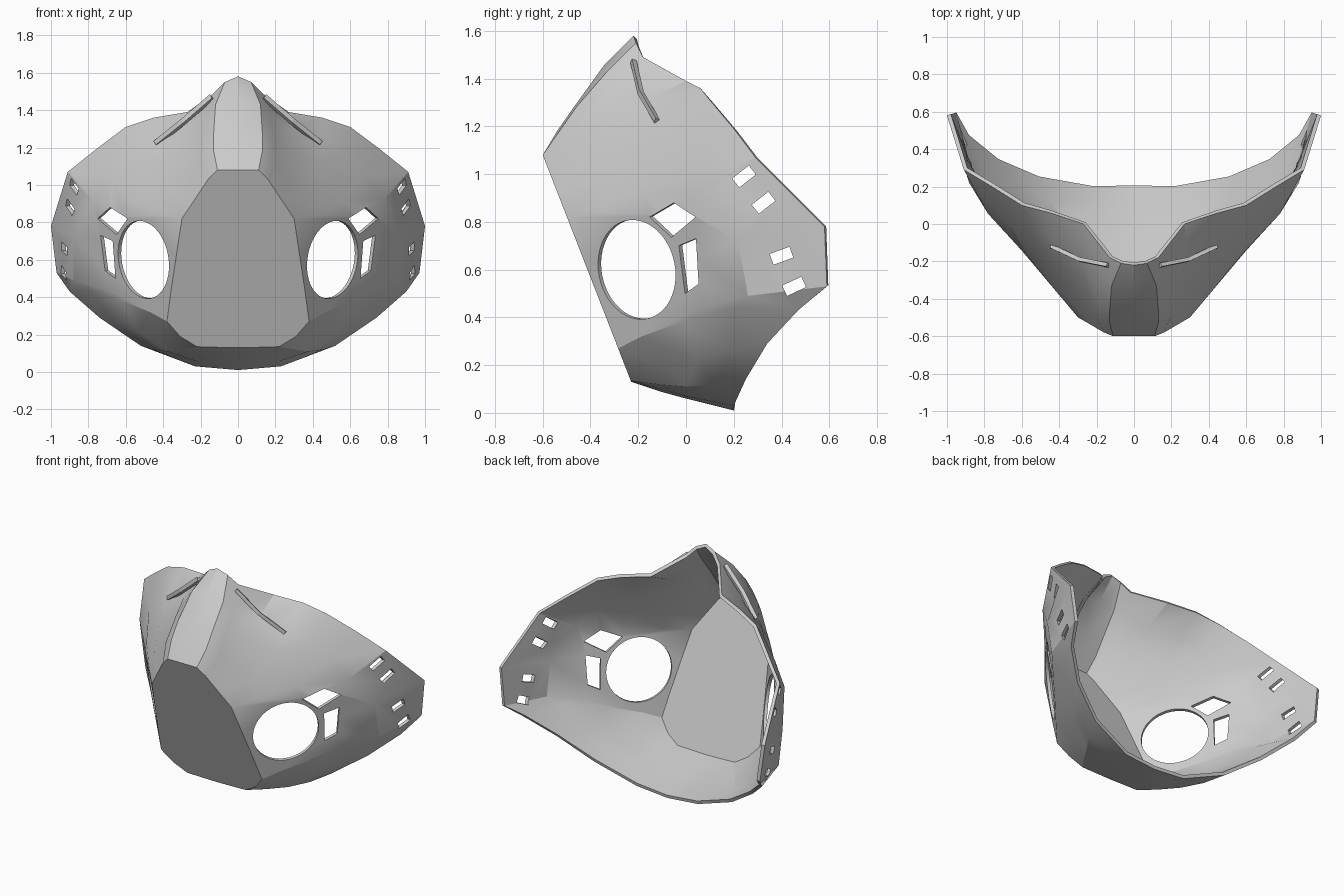
import bpy
import bmesh
import math
from mathutils import Vector, Matrix

if "Cube" in bpy.data.objects:
    bpy.data.objects.remove(bpy.data.objects["Cube"])

grey = bpy.data.materials.new("matte_grey")
grey.use_nodes = True
grey.diffuse_color = (0.6, 0.6, 0.6, 1)
grey.node_tree.nodes["Principled BSDF"].inputs["Base Color"].default_value = (0.6, 0.6, 0.6, 1)


def plate(x, z):
    """Point on the sloping flat front plate."""
    return Vector((x, -0.6 + (1.08 - z) * 0.39, z))


def panel(x, z):
    """Point on the flat side panel."""
    return Vector((x, 1.2 * x - 0.86 + 0.218 * (0.82 - z), z))


def free(x, y, z):
    return Vector((x, y, z))


def make_object(name, bm):
    bmesh.ops.recalc_face_normals(bm, faces=bm.faces)
    mesh = bpy.data.meshes.new(name)
    bm.to_mesh(mesh)
    bm.free()
    mesh.materials.append(grey)
    obj = bpy.data.objects.new(name, mesh)
    bpy.context.collection.objects.link(obj)
    return obj


def prism(bm, corners, direction, depth):
    """Closed prism reaching depth to both sides of an outline."""
    offset = direction.normalized() * depth
    near = [bm.verts.new(c + offset) for c in corners]
    far = [bm.verts.new(c - offset) for c in corners]
    bm.faces.new(near)
    bm.faces.new(far[::-1])
    n = len(corners)
    for i in range(n):
        j = (i + 1) % n
        bm.faces.new((near[j], near[i], far[i], far[j]))


def mirror_copy(bm):
    """Add the other half across x = 0."""
    copy = bmesh.ops.duplicate(bm, geom=bm.verts[:] + bm.edges[:] + bm.faces[:])
    verts = [g for g in copy["geom"] if isinstance(g, bmesh.types.BMVert)]
    bmesh.ops.scale(bm, vec=(-1, 1, 1), verts=verts)


# Ribs run from the front plate out to the rim, ordered from nose to chin
nose = [
    [plate(0, 1.08), free(0, -.54, 1.18), free(0, -.47, 1.28), free(0, -.34, 1.46), free(0, -.22, 1.58)],
    [plate(.11, 1.08), free(.13, -.53, 1.18), free(.13, -.46, 1.28), free(.12, -.33, 1.43), free(.07, -.21, 1.55)],
    [plate(.16, 1.03), free(.2, -.49, 1.13), free(.19, -.4, 1.27), free(.17, -.28, 1.38), free(.13, -.18, 1.49)],
    [plate(.23, .925), free(.25, -.43, 1.05), free(.27, -.29, 1.2), free(.28, -.18, 1.3), free(.27, 0, 1.39)],
]
corner = plate(.3, .82)
cheek = [
    [corner, free(.38, -.36, .96), free(.43, -.21, 1.12), free(.45, -.08, 1.26), free(.45, .06, 1.36)],
    [corner, free(.42, -.34, .87), free(.5, -.18, 1), free(.56, -.04, 1.16), free(.6, .1, 1.31)],
    [corner, free(.44, -.33, .84), free(.57, -.17, .91), free(.67, 0, 1.05), free(.76, .2, 1.19)],
]
wing = [
    [corner, panel(.45, .82), panel(.6, .83), panel(.78, .92), free(.91, .29, 1.07)],
    [plate(.33, .62), panel(.5, .62), panel(.7, .64), panel(.88, .72), free(1, .58, .78)],
    [plate(.36, .42), panel(.52, .42), panel(.7, .44), free(.88, .26, .49), free(.97, .59, .53)],
    [plate(.38, .27), panel(.47, .32), panel(.62, .38), free(.8, .21, .44), free(.9, .47, .43)],
]
jaw = [
    [plate(.31, .19), free(.42, -.1, .2), free(.54, .05, .22), free(.65, .2, .26), free(.74, .34, .29)],
    [plate(.22, .135), free(.3, -.12, .12), free(.38, 0, .11), free(.46, .12, .12), free(.52, .25, .14)],
    [plate(.11, .132), free(.14, -.11, .1), free(.17, 0, .07), free(.2, .1, .05), free(.23, .2, .03)],
    [plate(0, .13), free(0, -.11, .09), free(0, 0, .06), free(0, .1, .035), free(0, .2, .01)],
]
ribs = nose + cheek + wing + jaw

# Mask shell: strips between neighbouring ribs, mirrored, closed by the plate
bm = bmesh.new()
grid = [[bm.verts.new(p) for p in rib] for rib in ribs]
for a, b in zip(grid, grid[1:]):
    for k in range(len(a) - 1):
        bm.faces.new((a[k], a[k + 1], b[k + 1], b[k]))
mirror_copy(bm)
outline = []
for rib in ribs:
    if rib[0] not in outline:
        outline.append(rib[0])
other_side = [Vector((-p.x, p.y, p.z)) for p in outline[-2:0:-1]]
bm.faces.new([bm.verts.new(p) for p in outline + other_side])
bmesh.ops.remove_doubles(bm, verts=bm.verts, dist=0.0005)
shell = make_object("mask_shell", bm)

# The plate must face the front so that the thickness grows inward
largest = max(shell.data.polygons, key=lambda f: f.area)
if largest.normal.y > 0:
    shell.data.flip_normals()
solid = shell.modifiers.new("thickness", 'SOLIDIFY')
solid.thickness = 0.022
solid.offset = -1

# Openings: round filter port, two vents beside it, four strap slots
bm = bmesh.new()
outward = Vector((1.2, -1, -.218)).normalized()
along = Vector((1, 1.2, 0)).normalized()
upward = along.cross(outward)
centre = panel(.505, .6)
steps = [math.tau * i / 48 for i in range(48)]
prism(bm, [centre + (along * math.cos(t) + upward * math.sin(t)) * .21 for t in steps], outward, .1)

upper_vent = [(.59, .82), (.685, .88), (.75, .82), (.65, .735)]
lower_vent = [(.67, .7), (.735, .73), (.71, .54), (.655, .5)]
for vent in (upper_vent, lower_vent):
    prism(bm, [panel(x, z) for x, z in vent], outward, .1)

for y, z, tilt in ((.243, .99, 38), (.325, .88, 38), (.4, .658, 20), (.453, .53, 25)):
    turn = Matrix.Rotation(math.radians(tilt), 3, 'X')
    slot = [Vector((0, sy * .044, sz * .024)) for sy, sz in ((-1, -1), (1, -1), (1, 1), (-1, 1))]
    prism(bm, [turn @ c + Vector((.93, y, z)) for c in slot], Vector((1, 0, 0)), .15)
mirror_copy(bm)
cutter = make_object("opening_cutter", bm)
cutter.hide_render = True
cut = shell.modifiers.new("openings", 'BOOLEAN')
cut.operation = 'DIFFERENCE'
cut.solver = 'EXACT'
cut.object = cutter

bpy.ops.object.select_all(action='DESELECT')
bpy.context.view_layer.objects.active = shell
shell.select_set(True)
for name in ("thickness", "openings"):
    bpy.ops.object.modifier_apply(modifier=name)
bpy.data.objects.remove(cutter)
bpy.ops.object.shade_smooth_by_angle(angle=math.radians(22))

# Nose clips: slim bent bars lying beside the bridge
bm = bmesh.new()
path = [free(.14, -.22, 1.47), free(.29, -.19, 1.34), free(.44, -.12, 1.22)]
for start, end in zip(path, path[1:]):
    side = Vector((.2, .1, .3)).normalized() * .012
    prism(bm, [start - side, end - side, end + side, start + side], Vector((.4, -.8, .4)), .012)
mirror_copy(bm)
make_object("nose_clips", bm)
